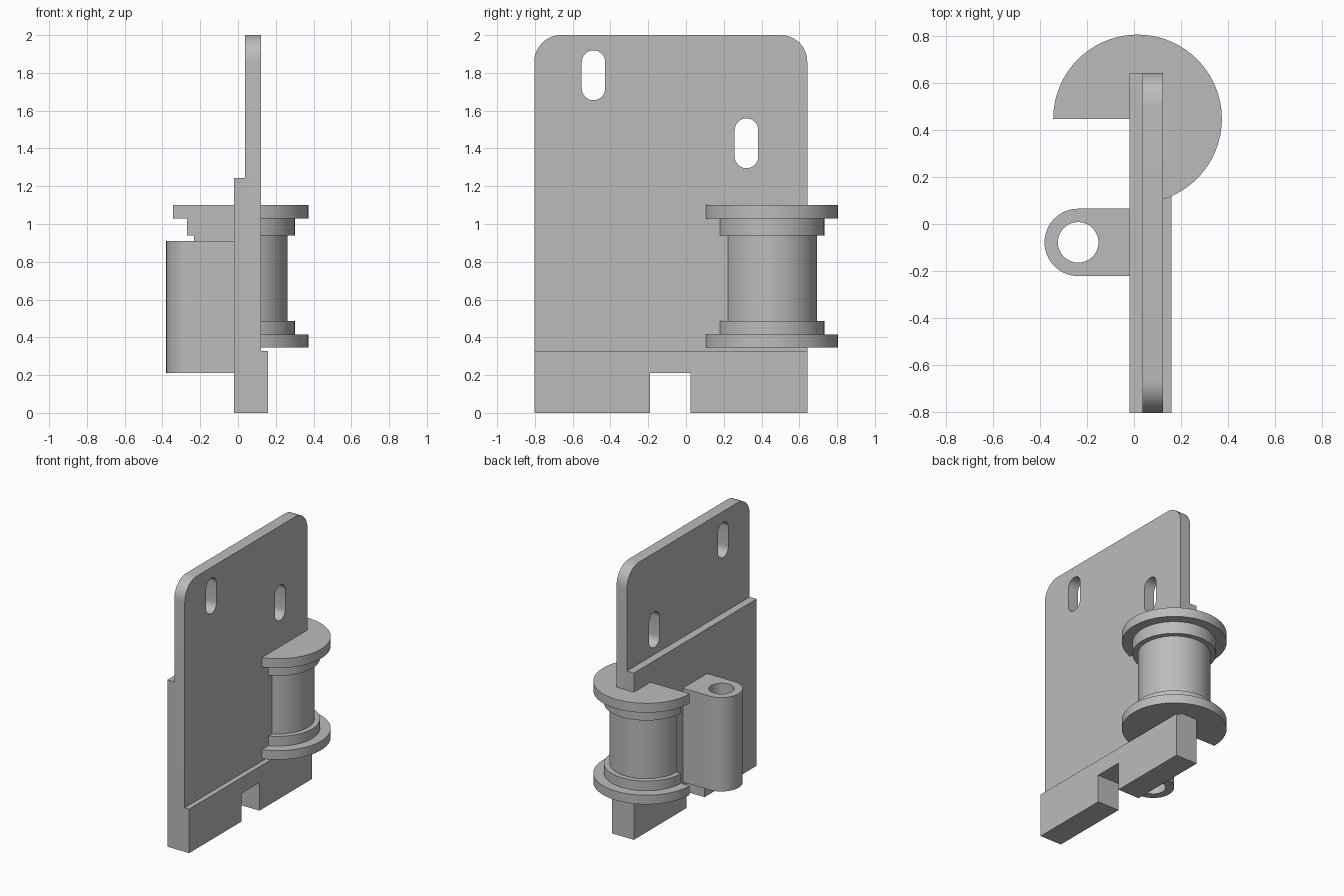
import bpy
import bmesh
from math import pi, cos, sin, radians
from mathutils import Vector

old = bpy.data.objects.get("Cube")
if old:
    bpy.data.objects.remove(old, do_unlink=True)

grey = bpy.data.materials.new("plain grey")
grey.use_nodes = True
grey.diffuse_color = (0.5, 0.5, 0.5, 1)
grey.node_tree.nodes["Principled BSDF"].inputs["Base Color"].default_value = (0.5, 0.5, 0.5, 1)


def finish(bm, name):
    """Turn a bmesh into a linked grey object."""
    bmesh.ops.recalc_face_normals(bm, faces=bm.faces[:])
    mesh = bpy.data.meshes.new(name)
    bm.to_mesh(mesh)
    bm.free()
    mesh.materials.append(grey)
    obj = bpy.data.objects.new(name, mesh)
    bpy.context.collection.objects.link(obj)
    return obj


def prism(points, offset):
    """Extrude a closed outline of 3D points along offset."""
    bm = bmesh.new()
    face = bm.faces.new([bm.verts.new(p) for p in points])
    grown = bmesh.ops.extrude_face_region(bm, geom=[face], use_keep_orig=True)
    moved = [g for g in grown["geom"] if isinstance(g, bmesh.types.BMVert)]
    bmesh.ops.translate(bm, verts=moved, vec=Vector(offset))
    return bm


def arc(cx, cy, r, start, end, steps=32):
    angles = [radians(start + (end - start) * i / steps) for i in range(steps + 1)]
    return [(cx + r * cos(a), cy + r * sin(a)) for a in angles]


def activate(obj):
    bpy.ops.object.select_all(action="DESELECT")
    obj.select_set(True)
    bpy.context.view_layer.objects.active = obj


def cut(obj, bm):
    """Subtract a solid, then remove the cutter."""
    cutter = finish(bm, "cutter")
    cutter.hide_render = True
    activate(obj)
    mod = obj.modifiers.new("cut", "BOOLEAN")
    mod.operation = "DIFFERENCE"
    mod.solver = "EXACT"
    mod.object = cutter
    bpy.ops.object.modifier_apply(modifier=mod.name)
    bpy.data.objects.remove(cutter, do_unlink=True)


def smooth(obj):
    activate(obj)
    bpy.ops.object.shade_smooth_by_angle(angle=radians(30))


# Stepped plate with rounded top corners
y_front, y_back = -0.803, 0.642
steps = [(-0.02, 0), (0.16, 0), (0.16, 0.328), (0.123, 0.328),
         (0.123, 2), (0.037, 2), (0.037, 1.243), (-0.02, 1.243)]
bm = prism([(x, y_front, z) for x, z in steps], (0, y_back - y_front, 0))
corners = [e for e in bm.edges
           if all(v.co.z > 1.99 for v in e.verts)
           and abs(e.verts[0].co.y - e.verts[1].co.y) < 0.01]
bmesh.ops.bevel(bm, geom=corners, offset=0.14, segments=12, profile=0.5, affect="EDGES")
plate = finish(bm, "stepped_plate")

# Two upright slots
for y, z in ((-0.49, 1.787), (0.32, 1.427)):
    outline = arc(y, z + 0.07, 0.062, 0, 180, 16) + arc(y, z - 0.07, 0.062, 180, 360, 16)
    cut(plate, prism([(-0.3, a, b) for a, b in outline], (0.6, 0, 0)))

# Notch in the foot
notch = [(-0.19, -0.1), (0.025, -0.1), (0.025, 0.21), (-0.19, 0.21)]
cut(plate, prism([(-0.3, y, z) for y, z in notch], (0.6, 0, 0)))
smooth(plate)

# Three-quarter spool: lathed profile with flanges and shoulders
cx, cy = 0.015, 0.446
profile = [(0, 0.347), (0.358, 0.347), (0.358, 0.415), (0.286, 0.415), (0.286, 0.487),
           (0.248, 0.487), (0.248, 0.938), (0.286, 0.938), (0.286, 1.03),
           (0.358, 1.03), (0.358, 1.1), (0, 1.1)]
bm = bmesh.new()
axis = {z: bm.verts.new((cx, cy, z)) for r, z in profile if r == 0}
rings = []
count = 72
for i in range(count + 1):
    a = -pi / 2 + 1.5 * pi * i / count
    rings.append([axis[z] if r == 0 else bm.verts.new((cx + r * cos(a), cy + r * sin(a), z))
                  for r, z in profile])
for low, high in zip(rings, rings[1:]):
    for j in range(len(profile) - 1):
        loop = [low[j], high[j], high[j + 1], low[j + 1]]
        bm.faces.new(list(dict.fromkeys(loop)))
bm.faces.new(rings[0])
bm.faces.new(rings[-1])
smooth(finish(bm, "spool"))

# Hinge barrel with a vertical bore
hx, hy, hr = -0.237, -0.078, 0.143
outline = [(0, hy + hr)] + arc(hx, hy, hr, 90, 270) + [(0, hy - hr)]
hinge = finish(prism([(x, y, 0.21) for x, y in outline], (0, 0, 0.7)), "hinge_barrel")
bore = arc(hx, hy, 0.086, 0, 360, 48)[:-1]
cut(hinge, prism([(x, y, 0) for x, y in bore], (0, 0, 1.2)))
smooth(hinge)
